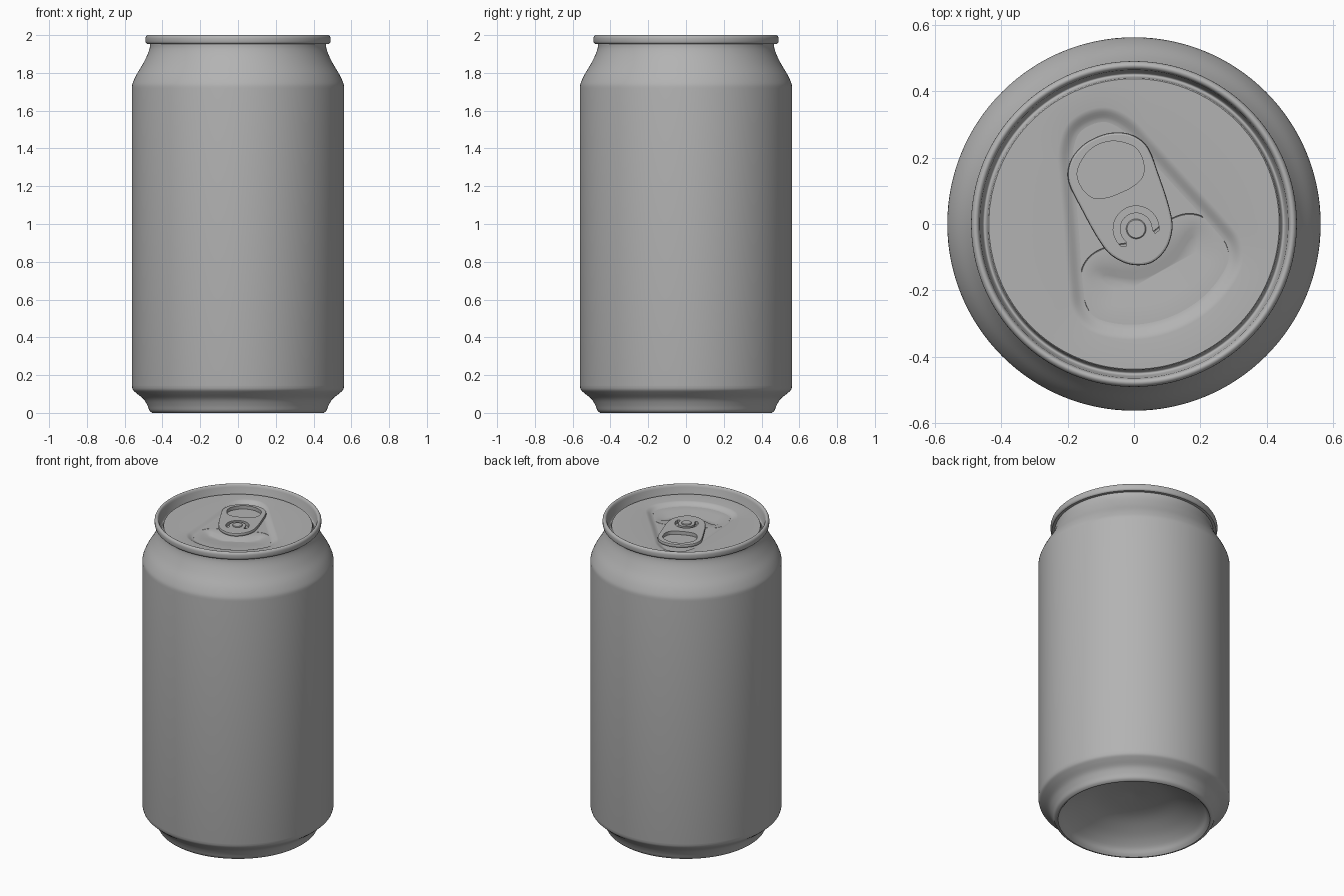
import bpy
import bmesh
from math import cos, sin, tau, radians
from mathutils import Vector

default_cube = bpy.data.objects.get("Cube")
if default_cube:
    bpy.data.objects.remove(default_cube, do_unlink=True)

metal = bpy.data.materials.new("plain aluminium grey")
metal.use_nodes = True
metal.diffuse_color = (0.45, 0.45, 0.45, 1)
metal.node_tree.nodes["Principled BSDF"].inputs["Base Color"].default_value = metal.diffuse_color

PANEL = 1.95          # height of the lid panel
FLOOR = 1.932         # height of the pressed recess
TAB_TOP = 1.958
TAB_BASE = 1.936
TILT = radians(-66.5)  # direction of the opening across the lid
SEGMENTS = 128


def smooth(points, closed=False, steps=6):
    """Catmull-Rom curve through 2D points."""
    pts = [Vector(p) for p in points]
    n = len(pts)
    pick = (lambda i: pts[i % n]) if closed else (lambda i: pts[max(0, min(n - 1, i))])
    out = []
    for i in range(n if closed else n - 1):
        a, b, c, d = (pick(i + k) for k in (-1, 0, 1, 2))
        for s in range(steps):
            t = s / steps
            out.append(0.5 * (2 * b + (c - a) * t + (2 * a - 5 * b + 4 * c - d) * t ** 2
                              + (3 * b - a - 3 * c + d) * t ** 3))
    return out if closed else out + [pts[-1]]


def turned(loop):
    """Turn a loop from the opening's axes to the lid's axes."""
    return [Vector((v * cos(TILT) - w * sin(TILT), v * sin(TILT) + w * cos(TILT)))
            for v, w in loop]


def outline(half):
    """Closed smooth outline mirrored from one half."""
    full = [(v, -w) for v, w in half] + [(v, w) for v, w in reversed(half[1:-1])]
    return turned(smooth(full, closed=True, steps=8))


def inset(loop, distance):
    out = []
    for i, p in enumerate(loop):
        along = (loop[(i + 1) % len(loop)] - loop[i - 1]).normalized()
        out.append(p + Vector((-along.y, along.x)) * distance)
    return out


def circle(radius, centre=(0, 0), count=SEGMENTS):
    return [Vector((centre[0] + radius * cos(tau * i / count),
                    centre[1] + radius * sin(tau * i / count))) for i in range(count)]


def finish(name, mesh):
    obj = bpy.data.objects.new(name, mesh)
    bpy.context.collection.objects.link(obj)
    mesh.materials.clear()
    mesh.materials.append(metal)
    bpy.ops.object.select_all(action='DESELECT')
    obj.select_set(True)
    bpy.context.view_layer.objects.active = obj
    bpy.ops.object.shade_smooth_by_angle(angle=radians(38))
    return obj


def skin(name, levels, cap_start=False, cap_end=False):
    """Join a stack of (loop, height) levels with quads."""
    bm = bmesh.new()
    rings = [[bm.verts.new((p.x, p.y, z)) for p in loop] for loop, z in levels]
    for a, b in zip(rings, rings[1:]):
        for i in range(len(a)):
            j = (i + 1) % len(a)
            bm.faces.new((a[i], a[j], b[j], b[i]))
    if cap_start:
        bm.faces.new(rings[0][::-1])
    if cap_end:
        bm.faces.new(rings[-1])
    mesh = bpy.data.meshes.new(name)
    bm.to_mesh(mesh)
    bm.free()
    return finish(name, mesh)


def plate(name, loops, low, high):
    """Flat plate from an outline followed by its holes."""
    curve = bpy.data.curves.new(name, 'CURVE')
    curve.dimensions = '2D'
    curve.fill_mode = 'BOTH'
    curve.extrude = (high - low) / 2
    for loop in loops:
        spline = curve.splines.new('POLY')
        spline.points.add(len(loop) - 1)
        for point, p in zip(spline.points, loop):
            point.co = (p.x, p.y, 0, 1)
        spline.use_cyclic_u = True
    helper = bpy.data.objects.new(name + "_outline", curve)
    bpy.context.collection.objects.link(helper)
    graph = bpy.context.evaluated_depsgraph_get()
    mesh = bpy.data.meshes.new_from_object(helper.evaluated_get(graph))
    bpy.data.objects.remove(helper, do_unlink=True)
    bm = bmesh.new()
    bm.from_mesh(mesh)
    bmesh.ops.remove_doubles(bm, verts=bm.verts, dist=0.00001)
    if high > low:
        bmesh.ops.recalc_face_normals(bm, faces=bm.faces)
    else:
        bmesh.ops.reverse_faces(bm, faces=[f for f in bm.faces if f.normal.z < 0])
    bm.to_mesh(mesh)
    bm.free()
    obj = finish(name, mesh)
    obj.location.z = (low + high) / 2
    return obj


# Can body: domed base, straight wall, neck, rolled rim and countersink
dome = [(0.01, 0.17), (0.2, 0.15), (0.33, 0.1), (0.405, 0.05), (0.432, 0.015), (0.446, 0)]
foot = [(0.454, 0), (0.468, 0.012), (0.48, 0.04), (0.5, 0.073), (0.535, 0.102),
        (0.556, 0.122), (0.562, 0.145)]
neck = [(0.562, 1.72), (0.558, 1.745), (0.538, 1.79), (0.505, 1.845), (0.48, 1.895),
        (0.468, 1.93), (0.466, 1.953)]
rim = [(0.482, 1.954), (0.489, 1.963), (0.49, 1.985), (0.485, 1.996), (0.477, 2),
       (0.469, 1.996), (0.464, 1.985)]
sink = [(0.458, 1.932), (0.453, 1.923), (0.447, 1.923), (0.442, 1.932), (0.44, 1.945),
        (0.436, PANEL)]
profile = [p for part in (dome, foot, neck, rim, sink) for p in smooth(part, steps=4)]
skin("can_body", [(circle(r), z) for r, z in profile], cap_start=True)

# Lid panel with the sloping wall of the pressed recess
recess = outline([(-0.37, 0), (-0.352, 0.07), (-0.29, 0.123), (-0.2, 0.156), (-0.05, 0.207),
                  (0.09, 0.256), (0.17, 0.275), (0.24, 0.253), (0.295, 0.187),
                  (0.332, 0.1), (0.345, 0)])
levels = [([p.normalized() * 0.437 for p in recess], PANEL)]
for step in range(7):
    t = step / 6
    levels.append((inset(recess, 0.045 * t), PANEL + (FLOOR - PANEL) * t * t * (3 - 2 * t)))
skin("lid_panel", levels)

# Recess floor, cut out around the mouth
mouth = outline([(0.05, 0), (0.03, 0.1), (0.037, 0.165), (0.078, 0.21), (0.165, 0.232),
                 (0.225, 0.214), (0.275, 0.15), (0.305, 0.08), (0.314, 0)])
plate("recess_floor", [levels[-1][0], mouth], FLOOR, FLOOR)

# Mouth panel: scored edge and a sunken crescent
crescent = outline([(0.14, 0), (0.127, 0.07), (0.085, 0.14), (0.09, 0.178), (0.14, 0.187),
                    (0.19, 0.168), (0.222, 0.12), (0.24, 0.06), (0.245, 0)])
hollow = outline([(0.162, 0), (0.149, 0.07), (0.11, 0.132), (0.112, 0.152), (0.132, 0.15),
                  (0.152, 0.135), (0.168, 0.09), (0.18, 0.05), (0.187, 0)])
skin("mouth_panel", [(mouth, FLOOR), (inset(mouth, 0.0015), FLOOR - 0.005),
                     (inset(mouth, 0.003), FLOOR), (crescent, FLOOR),
                     (hollow, FLOOR - 0.012)], cap_end=True)

# Pull tab: rounded edge around a plate with a finger hole and a curved slit
tab = outline([(-0.285, 0), (-0.278, 0.05), (-0.25, 0.1), (-0.195, 0.13), (-0.1, 0.127),
               (0, 0.117), (0.06, 0.1), (0.108, 0.058), (0.128, 0)])
finger_hole = outline([(-0.262, 0), (-0.25, 0.05), (-0.21, 0.095), (-0.16, 0.1),
                       (-0.12, 0.08), (-0.105, 0.04), (-0.103, 0)])
hub = 0.016
arc = [radians(63 + 234 * i / 30) for i in range(31)]
slit = [(hub + 0.069 * cos(a), 0.069 * sin(a)) for a in arc]
slit.append((hub + 0.059 * cos(arc[-1] + 0.17), 0.059 * sin(arc[-1] + 0.17)))
slit += [(hub + 0.049 * cos(a), 0.049 * sin(a)) for a in reversed(arc)]
slit.append((hub + 0.059 * cos(arc[0] - 0.17), 0.059 * sin(arc[0] - 0.17)))
edge = [(0.007, TAB_BASE), (0.002, TAB_BASE + 0.002), (0, TAB_BASE + 0.007),
        (0, TAB_TOP - 0.007), (0.002, TAB_TOP - 0.002), (0.007, TAB_TOP)]
skin("tab_edge", [(inset(tab, d), z) for d, z in edge])
plate("tab_plate", [inset(tab, 0.007), finger_hole, turned(slit)], TAB_BASE, TAB_TOP)

# Rivet holding the tab
centre = turned([(hub, 0)])[0]
button = [(0.03, FLOOR), (0.03, TAB_TOP + 0.003), (0.027, TAB_TOP + 0.006)]
skin("tab_rivet", [(circle(r, centre, 48), z) for r, z in button], cap_end=True)
